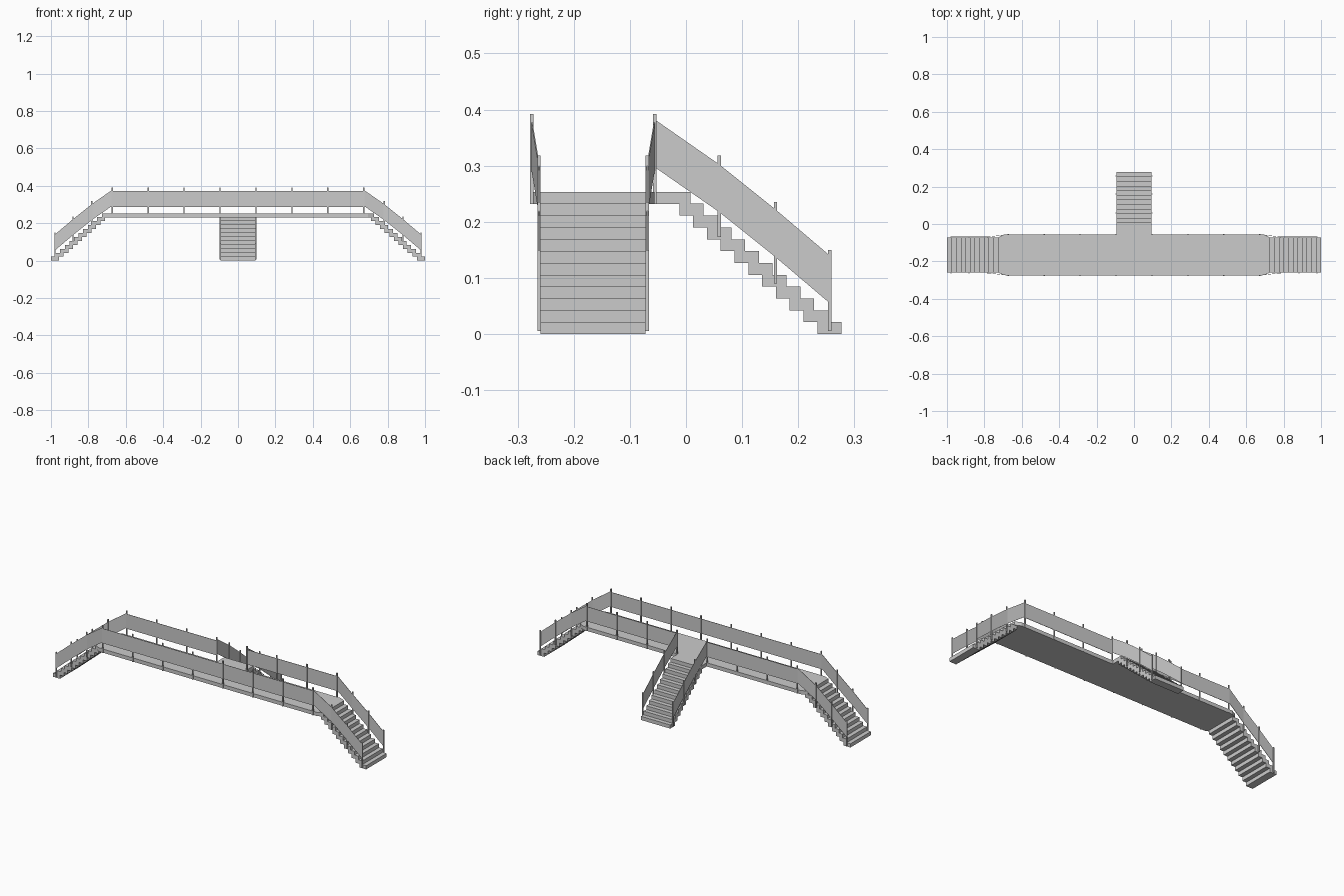
import bpy, bmesh
from mathutils import Vector, Matrix

if "Cube" in bpy.data.objects:
    bpy.data.objects.remove(bpy.data.objects["Cube"])

CY = -0.1655            # centre line of the walkway
STEPS, RISE, GOING, TREAD = 12, 0.0211, 0.0246, 0.0435
HALF_STAIR, RAIL_STAIR, RAIL_DECK = 0.0935, 0.0965, 0.1095
DECK_TOP, DECK_BOTTOM = 0.2532, 0.232


def make_object(name, bm):
    bmesh.ops.recalc_face_normals(bm, faces=bm.faces)
    mesh = bpy.data.meshes.new(name)
    bm.to_mesh(mesh)
    bm.free()
    obj = bpy.data.objects.new(name, mesh)
    bpy.context.collection.objects.link(obj)


def add_box(bm, lo, hi, frame=Matrix()):
    lo, hi = Vector(lo), Vector(hi)
    m = Matrix.Translation((lo + hi) / 2) @ Matrix.Diagonal((*(hi - lo), 1))
    bmesh.ops.create_cube(bm, size=1, matrix=frame @ m)


def add_prism(bm, points, offset):
    face = bm.faces.new([bm.verts.new(p) for p in points])
    res = bmesh.ops.extrude_face_region(bm, geom=[face], use_keep_orig=True)
    verts = [g for g in res["geom"] if isinstance(g, bmesh.types.BMVert)]
    bmesh.ops.translate(bm, verts=verts, vec=offset)


def add_post(bm, x, y, z0, z1, r=0.003):
    add_box(bm, (x - r, y - r, z0), (x + r, y + r, z1))


def add_panel(bm, a, b, t=0.002):
    # a and b are (x, y, bottom, top) at the two ends
    side = Vector((b[1] - a[1], a[0] - b[0], 0)).normalized() * t
    pts = [Vector((a[0], a[1], a[2])), Vector((b[0], b[1], b[2])),
           Vector((b[0], b[1], b[3])), Vector((a[0], a[1], a[3]))]
    add_prism(bm, [p - side / 2 for p in pts], side)


# Deck: long walkway with chamfered ends and a rear landing
half = [(0.0935, 0.008), (0.0935, -0.056), (0.695, -0.056), (0.728, CY + HALF_STAIR),
        (0.728, CY - HALF_STAIR), (0.695, -0.273)]
outline = half + [(-x, y) for x, y in reversed(half)]
bm = bmesh.new()
add_prism(bm, [(x, y, DECK_BOTTOM) for x, y in outline], (0, 0, DECK_TOP - DECK_BOTTOM))
make_object("deck", bm)

# Deck railings: full length in front, opening for the stair at the back
post_x = [-0.672, -0.48, -0.288, -0.0965, 0.0965, 0.288, 0.48, 0.672]
for name, sign in (("front", -1), ("back", 1)):
    y = CY + sign * RAIL_DECK
    posts, panels = bmesh.new(), bmesh.new()
    for x in post_x:
        add_post(posts, x, y, DECK_BOTTOM, 0.392)
    for i, (a, b) in enumerate(zip(post_x, post_x[1:])):
        if sign < 0 or i != 3:
            add_panel(panels, (a, y, 0.288, 0.373), (b, y, 0.288, 0.373))
    make_object(name + "_deck_posts", posts)
    make_object(name + "_deck_panels", panels)

# Stairs: local +x runs outward, the local origin is the foot of the stair
stairs = [
    ("right", Matrix.Translation((1, CY, 0)), RAIL_DECK),
    ("left", Matrix.Translation((-1, CY, 0)) @ Matrix.Rotation(3.14159265, 4, 'Z'), RAIL_DECK),
    ("rear", Matrix.Translation((0, 0.2775, 0)) @ Matrix.Rotation(1.57079633, 4, 'Z'), RAIL_STAIR),
]
for name, frame, top_half in stairs:
    treads, posts, panels = bmesh.new(), bmesh.new(), bmesh.new()
    for i in range(STEPS - 1):
        x = -i * GOING
        add_box(treads, (x - TREAD, -HALF_STAIR, i * RISE),
                (x, HALF_STAIR, (i + 1) * RISE), frame)
    for sign in (-1, 1):
        # run, half width, panel bottom, panel top
        path = [(-0.33, top_half, 0.295, 0.380), (-0.218, RAIL_STAIR, 0.217, 0.302),
                (-0.118, RAIL_STAIR, 0.137, 0.222), (-0.0215, RAIL_STAIR, 0.055, 0.140)]
        ends = []
        for run, w, z0, z1 in path:
            p = frame @ Vector((run, sign * w, 0))
            ends.append((p.x, p.y, z0, z1))
        for a, b in zip(ends, ends[1:]):
            add_panel(panels, a, b)
        for (x, y, _, _), z in zip(ends[1:], (0.173, 0.090, 0.005)):
            add_post(posts, x, y, z, z + 0.145)
    make_object(name + "_stair_treads", treads)
    make_object(name + "_stair_posts", posts)
    make_object(name + "_stair_panels", panels)
